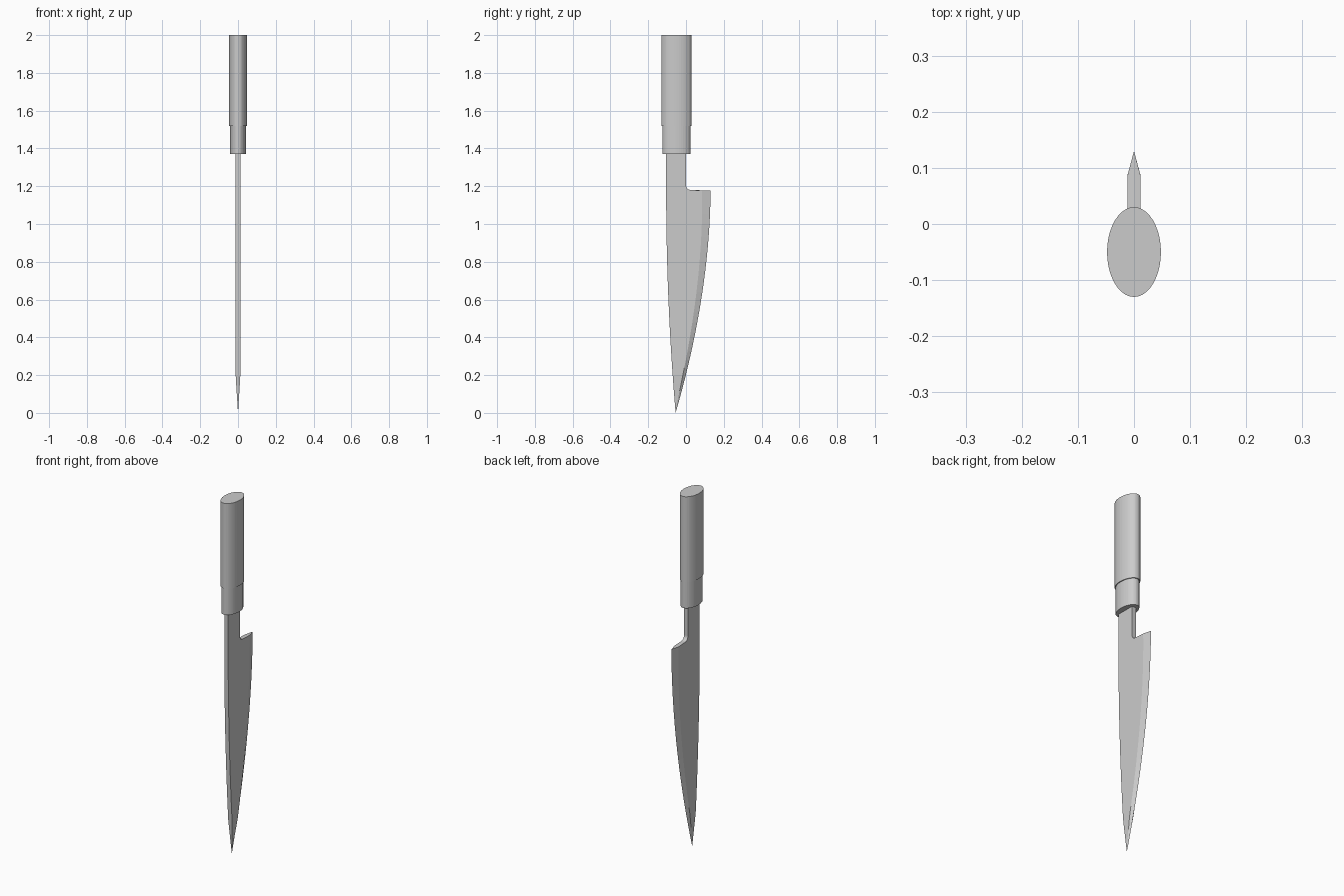
import bpy, bmesh, math

cube = bpy.data.objects.get("Cube")
if cube:
    bpy.data.objects.remove(cube, do_unlink=True)

grey = bpy.data.materials.new("plain grey")
grey.use_nodes = True
colour = (0.6, 0.6, 0.6, 1)
grey.diffuse_color = colour
grey.node_tree.nodes["Principled BSDF"].inputs["Base Color"].default_value = colour


def loft(name, rings):
    """Skin a stack of closed rings and cap both ends."""
    bm = bmesh.new()
    rows = [[bm.verts.new(p) for p in ring] for ring in rings]
    n = len(rows[0])
    for low, high in zip(rows, rows[1:]):
        for i in range(n):
            j = (i + 1) % n
            bm.faces.new((low[i], low[j], high[j], high[i]))
    bm.faces.new(rows[0][::-1])
    bm.faces.new(rows[-1])
    bmesh.ops.remove_doubles(bm, verts=bm.verts, dist=0.00005)
    bmesh.ops.recalc_face_normals(bm, faces=bm.faces)
    mesh = bpy.data.meshes.new(name)
    bm.to_mesh(mesh)
    bm.free()
    mesh.materials.append(grey)
    obj = bpy.data.objects.new(name, mesh)
    bpy.context.collection.objects.link(obj)
    return obj


def ellipse(rx, ry, z, sides=40):
    turns = [math.tau * i / sides for i in range(sides)]
    return [(rx * math.cos(a), -0.05 + ry * math.sin(a), z) for a in turns]


def section(z, spine, bevel, edge, half):
    """Blade cross-section: flat spine, flat sides, ground cutting edge."""
    return [(-half, spine, z), (half, spine, z), (half, bevel, z),
            (0, edge, z), (-half, bevel, z)]


# Handle and the slightly slimmer collar below it
loft("handle", [ellipse(0.048, 0.08, z) for z in (1.52, 2.0)])
loft("collar", [ellipse(0.043, 0.075, z) for z in (1.37, 1.53)])

# Blade from the tip up to the heel
HEEL, TIP_Y, HALF = 1.177, -0.055, 0.012
STEPS = 24
rings = []
for i in range(STEPS + 1):
    u = (i / STEPS) ** 1.3
    spine = TIP_Y - 0.05 * (1 - (1 - u) ** 2)
    edge = TIP_Y + 0.185 * (1 - (1 - u) ** 1.85)
    bevel = edge - 0.045 * u ** 0.6
    rings.append(section(u * HEEL, spine, bevel, edge, HALF * min(1, u / 0.16)))

# Rounded notch behind the heel, then the narrow neck into the collar
for i in range(7):
    a = math.pi / 2 * i / 6
    y = 0.025 * (1 - math.sin(a))
    rings.append(section(1.205 - 0.025 * math.cos(a), -0.105, y, y, HALF))
rings.append(section(1.4, -0.105, 0, 0, HALF))
loft("blade", rings)
